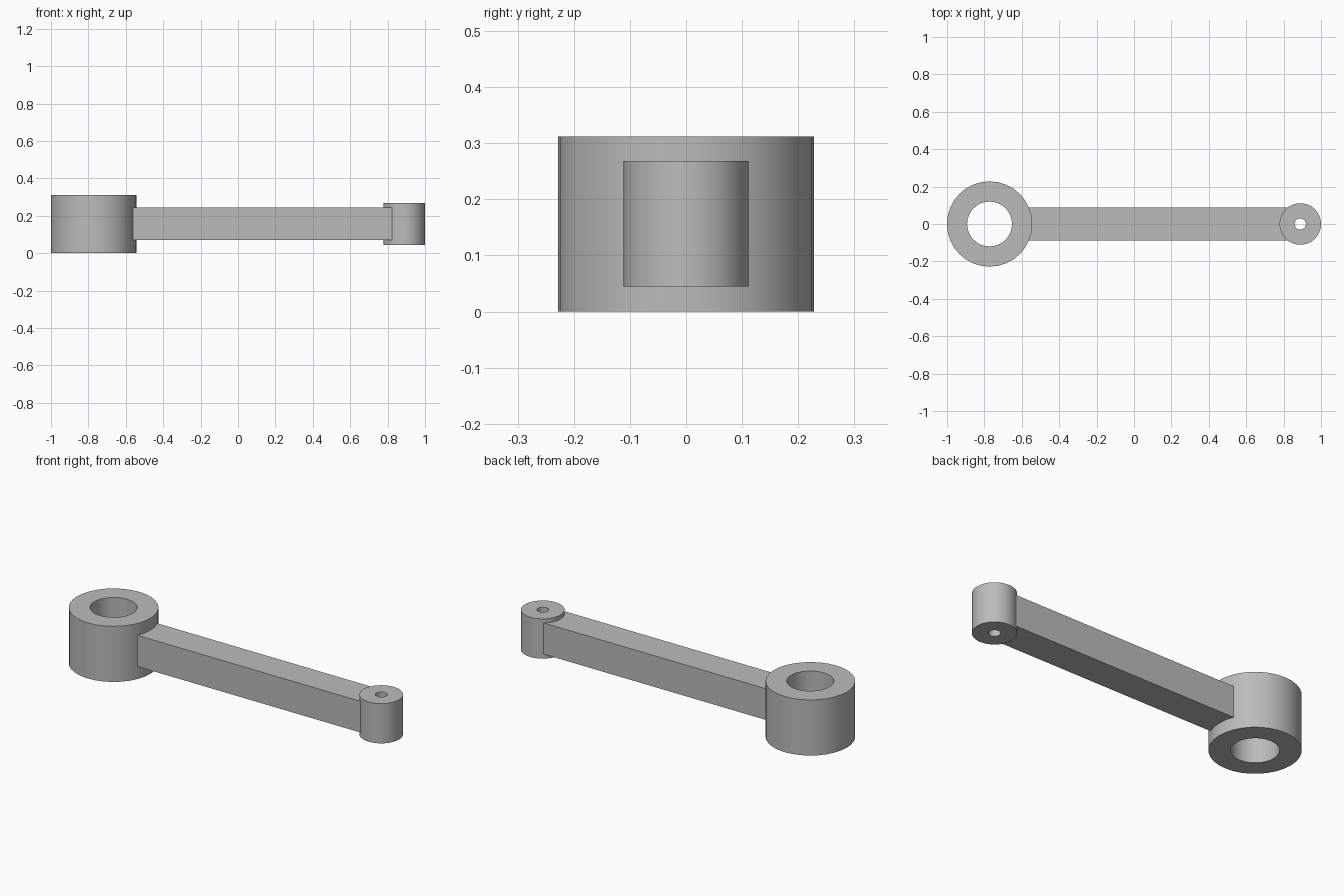
import bpy
import bmesh
import math
from mathutils import Matrix, Vector

cube = bpy.data.objects.get("Cube")
if cube:
    bpy.data.objects.remove(cube, do_unlink=True)

# Single plain steel colour
GREY = (0.5, 0.5, 0.5, 1.0)
steel = bpy.data.materials.new("steel_grey")
steel.use_nodes = True
steel.diffuse_color = GREY
steel.node_tree.nodes["Principled BSDF"].inputs["Base Color"].default_value = GREY


def add_object(name, bm):
    bmesh.ops.recalc_face_normals(bm, faces=bm.faces)
    mesh = bpy.data.meshes.new(name)
    bm.to_mesh(mesh)
    bm.free()
    mesh.materials.append(steel)
    obj = bpy.data.objects.new(name, mesh)
    bpy.context.collection.objects.link(obj)
    return obj


def bored_eye(name, x, outer, inner, bottom, top, steps=32):
    """Upright ring: a rectangular section spun about its own axis."""
    bm = bmesh.new()
    section = [(inner, bottom), (outer, bottom), (outer, top), (inner, top)]
    verts = [bm.verts.new((x + r, 0, z)) for r, z in section]
    edges = [bm.edges.new((verts[i], verts[(i + 1) % 4])) for i in range(4)]
    bmesh.ops.spin(bm, geom=verts + edges, cent=(x, 0, 0), axis=(0, 0, 1),
                   angle=math.tau, steps=steps, use_merge=True)
    bmesh.ops.remove_doubles(bm, verts=bm.verts, dist=0.0001)
    obj = add_object(name, bm)
    bpy.ops.object.select_all(action='DESELECT')
    obj.select_set(True)
    bpy.context.view_layer.objects.active = obj
    bpy.ops.object.shade_smooth_by_angle(angle=math.radians(30))
    return obj


def bar(name, low, high):
    """Square-edged bar between two opposite corners."""
    low, high = Vector(low), Vector(high)
    bm = bmesh.new()
    size = Matrix.Diagonal((*(high - low), 1))
    bmesh.ops.create_cube(bm, size=1, matrix=Matrix.Translation((low + high) / 2) @ size)
    return add_object(name, bm)


# Large and small bored ends, with the shank running into both walls
bored_eye("large_eye", -0.772, 0.228, 0.12, 0, 0.312)
bored_eye("small_eye", 0.889, 0.111, 0.03, 0.045, 0.268)
bar("shank", (-0.6, -0.088, 0.07), (0.83, 0.088, 0.245))
